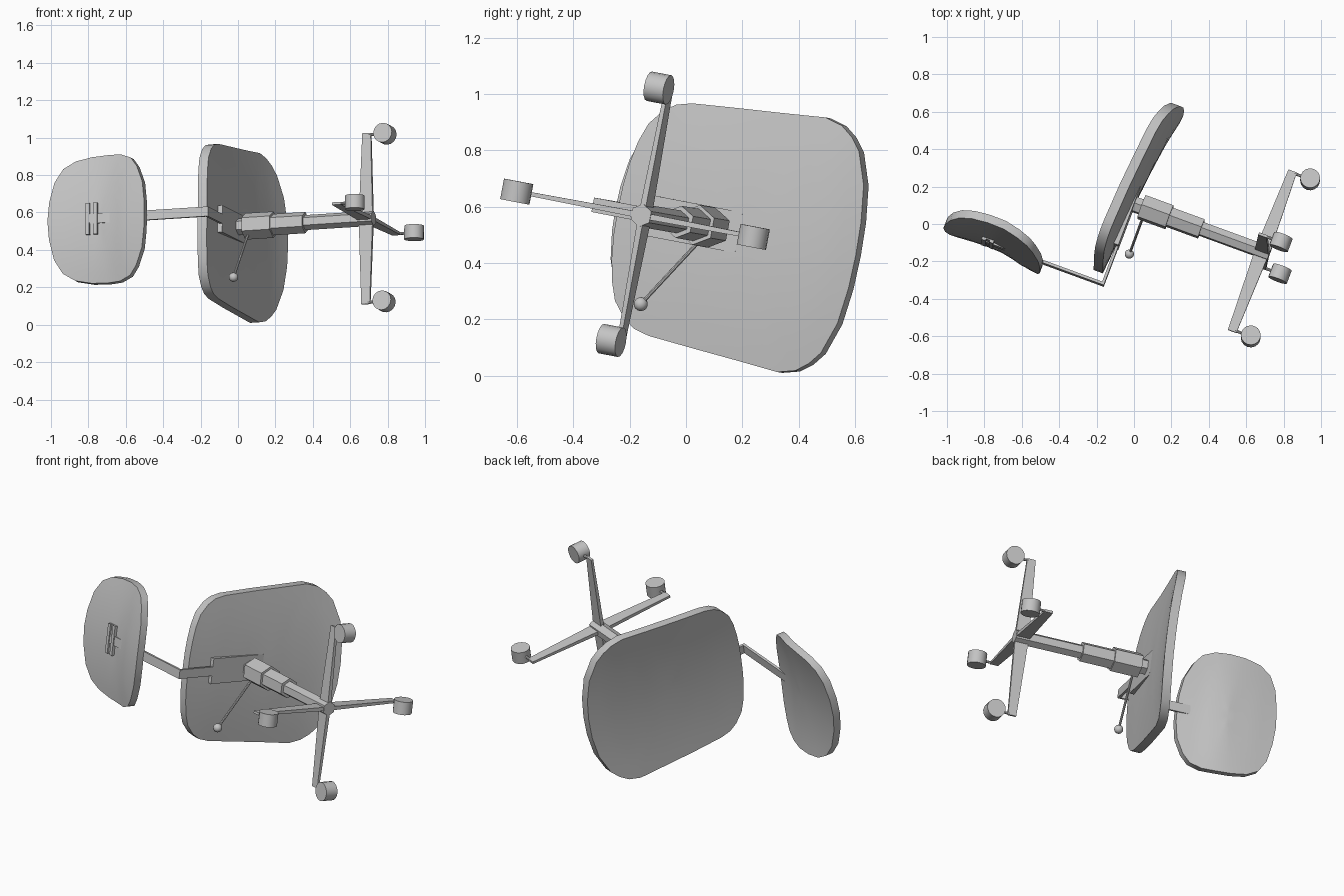
import bpy, bmesh, math
from mathutils import Matrix, Vector

if "Cube" in bpy.data.objects:
    bpy.data.objects.remove(bpy.data.objects["Cube"], do_unlink=True)

# Chair frame: local x sideways, y forward, z up the column; the chair lies on its side
side = Vector((0.0055, 0.186, 0.982)).normalized()
fwd = Vector((0.348, 0.921, -0.174))
fwd = (fwd - side * fwd.dot(side)).normalized()
up = side.cross(fwd)
FRAME = Matrix((side, fwd, up)).transposed().to_4x4()
FRAME.translation = (0.783, -0.181, 0.573)

grey = bpy.data.materials.new("plain_grey")
grey.diffuse_color = (0.55, 0.55, 0.55, 1)
grey.use_nodes = True
grey.node_tree.nodes["Principled BSDF"].inputs["Base Color"].default_value = (0.55, 0.55, 0.55, 1)


def finish(bm, name, smooth=None):
    """Turn a bmesh in chair coordinates into a placed object."""
    bmesh.ops.recalc_face_normals(bm, faces=bm.faces)
    mesh = bpy.data.meshes.new(name)
    bm.to_mesh(mesh)
    bm.free()
    mesh.materials.append(grey)
    obj = bpy.data.objects.new(name, mesh)
    bpy.context.collection.objects.link(obj)
    obj.matrix_world = FRAME
    if smooth:
        bpy.ops.object.select_all(action='DESELECT')
        obj.select_set(True)
        bpy.context.view_layer.objects.active = obj
        bpy.ops.object.shade_smooth_by_angle(angle=math.radians(smooth))
    return obj


def box(name, lo, hi):
    lo, hi = Vector(lo), Vector(hi)
    bm = bmesh.new()
    bmesh.ops.create_cube(bm, size=1, matrix=Matrix.Translation((lo + hi) / 2)
                          @ Matrix.Diagonal((*(hi - lo), 1)))
    return finish(bm, name)


def rod(name, a, b, radius, sides, smooth=None, spin=0.0):
    a, b = Vector(a), Vector(b)
    d = b - a
    rot = d.to_track_quat('Z', 'Y').to_matrix().to_4x4()
    bm = bmesh.new()
    bmesh.ops.create_cone(bm, cap_ends=True, segments=sides, radius1=radius, radius2=radius,
                          depth=d.length, matrix=Matrix.Translation((a + b) / 2) @ rot
                          @ Matrix.Rotation(spin, 4, 'Z'))
    return finish(bm, name, smooth)


def lerp_profile(profile, t):
    for (t0, v0), (t1, v1) in zip(profile, profile[1:]):
        if t <= t1:
            k = max(0.0, (t - t0) / (t1 - t0))
            k = k * k * (3 - 2 * k) * 0.3 + k * 0.7
            return v0 + (v1 - v0) * k
    return profile[-1][1]


def cushion(name, half, centre, place):
    """Curved pad: mirrored half outline filled by shrinking rings on two skins."""
    outline = half + [(-a, b) for a, b in reversed(half) if a > 0]
    n, rings = len(outline), 7
    bm = bmesh.new()
    edges = []
    for skin in (0, 1):
        loops = []
        for r in range(rings, 0, -1):
            k = r / rings
            loops.append([bm.verts.new(place(a * k, centre + (b - centre) * k, skin))
                          for a, b in outline])
        mid = bm.verts.new(place(0, centre, skin))
        for o, i in zip(loops, loops[1:]):
            for j in range(n):
                bm.faces.new((o[j], o[(j + 1) % n], i[(j + 1) % n], i[j]))
        for j in range(n):
            bm.faces.new((loops[-1][j], loops[-1][(j + 1) % n], mid))
        edges.append(loops[0])
    lower, upper = edges
    for j in range(n):
        bm.faces.new((lower[j], lower[(j + 1) % n], upper[(j + 1) % n], upper[j]))
    return finish(bm, name, 35)


# Seat: dished sideways, falling towards the front
seat_half = [(0, -0.39), (0.09, -0.388), (0.17, -0.38), (0.25, -0.365), (0.32, -0.34),
             (0.375, -0.295), (0.405, -0.25), (0.42, -0.19), (0.435, 0.0), (0.448, 0.18),
             (0.46, 0.33), (0.443, 0.40), (0.41, 0.45), (0.364, 0.493), (0.25, 0.542),
             (0.12, 0.563), (0, 0.568)]
seat_line = [(-0.39, 0.868), (-0.17, 0.852), (0.0, 0.84), (0.23, 0.818),
             (0.4, 0.797), (0.5, 0.778), (0.57, 0.76)]
cushion("seat", seat_half, 0.08, lambda s, f, skin: (
    s, f, lerp_profile(seat_line, f) + 0.028 * (s / 0.45) ** 2 + 0.052 * skin))

# Backrest: wrapped sideways, with a lumbar bulge
back_half = [(0, 1.18), (0.08, 1.182), (0.18, 1.196), (0.27, 1.235), (0.32, 1.275),
             (0.345, 1.34), (0.348, 1.42), (0.343, 1.51), (0.325, 1.60), (0.285, 1.667),
             (0.21, 1.712), (0.1, 1.737), (0, 1.745)]
back_line = [(1.18, -0.515), (1.3, -0.496), (1.38, -0.475), (1.455, -0.463),
             (1.6, -0.466), (1.75, -0.478)]
cushion("backrest", back_half, 1.46, lambda s, u, skin: (
    s, lerp_profile(back_line, u) + 0.035 * (s / 0.34) ** 2 + 0.045 * skin, u))

# Backrest support: upright bar, bar under the seat, mounting bracket
box("back_bar_upright", (-0.026, -0.473, 0.832), (0.026, -0.458, 1.515))
box("back_bar_under_seat", (-0.026, -0.47, 0.832), (0.026, -0.1, 0.847))
for name, u in (("bracket_rail_lower", 1.473), ("bracket_rail_upper", 1.517)):
    box(name, (-0.085, -0.478, u - 0.011), (0.085, -0.452, u + 0.011))
box("bracket_plate", (-0.085, -0.468, 1.465), (0.085, -0.45, 1.525))

# Seat plate, column sections and hub
box("seat_plate", (-0.073, -0.25, 0.832), (0.073, 0.09, 0.858))
for name, lo, hi, r in (("column_inner", 0.062, 0.46, 0.041), ("column_middle", 0.451, 0.64, 0.058),
                        ("column_outer", 0.633, 0.793, 0.072), ("column_top", 0.78, 0.85, 0.045)):
    rod(name, (0, 0, lo), (0, 0, hi), r, 6, spin=math.pi / 2 if r else 0)

# Height lever with a round knob
knob = Vector((-0.314, -0.206, 0.783))
rod("lever", (-0.03, -0.01, 0.768), knob, 0.007, 8, 40)
bm = bmesh.new()
bmesh.ops.create_uvsphere(bm, u_segments=14, v_segments=10, radius=0.025,
                          matrix=Matrix.Translation(knob))
finish(bm, "lever_knob", 60)

# Four tapered legs, each with a stem and a caster rolling along the leg
for i, label in enumerate(("left", "front", "right", "rear")):
    turn = Matrix.Rotation(i * math.pi / 2, 4, 'Z')
    bm = bmesh.new()
    ends = []
    for x, w, lo, hi in ((0.0, 0.011, 0.064, 0.143), (0.465, 0.007, 0.079, 0.127)):
        ends.append([bm.verts.new(turn @ Vector((x, y, z)))
                     for y, z in ((-w, lo), (w, lo), (w, hi), (-w, hi))])
    a, b = ends
    bm.faces.new(a)
    bm.faces.new(b)
    for j in range(4):
        k = (j + 1) % 4
        bm.faces.new((a[j], a[k], b[k], b[j]))
    finish(bm, "leg_" + label)
    rod("caster_stem_" + label, turn @ Vector((0.456, 0, 0.03)),
        turn @ Vector((0.456, 0, 0.09)), 0.008, 8, 40)
    rod("caster_" + label, turn @ Vector((0.456, -0.037, 0)),
        turn @ Vector((0.456, 0.037, 0)), 0.053, 16, 40)
